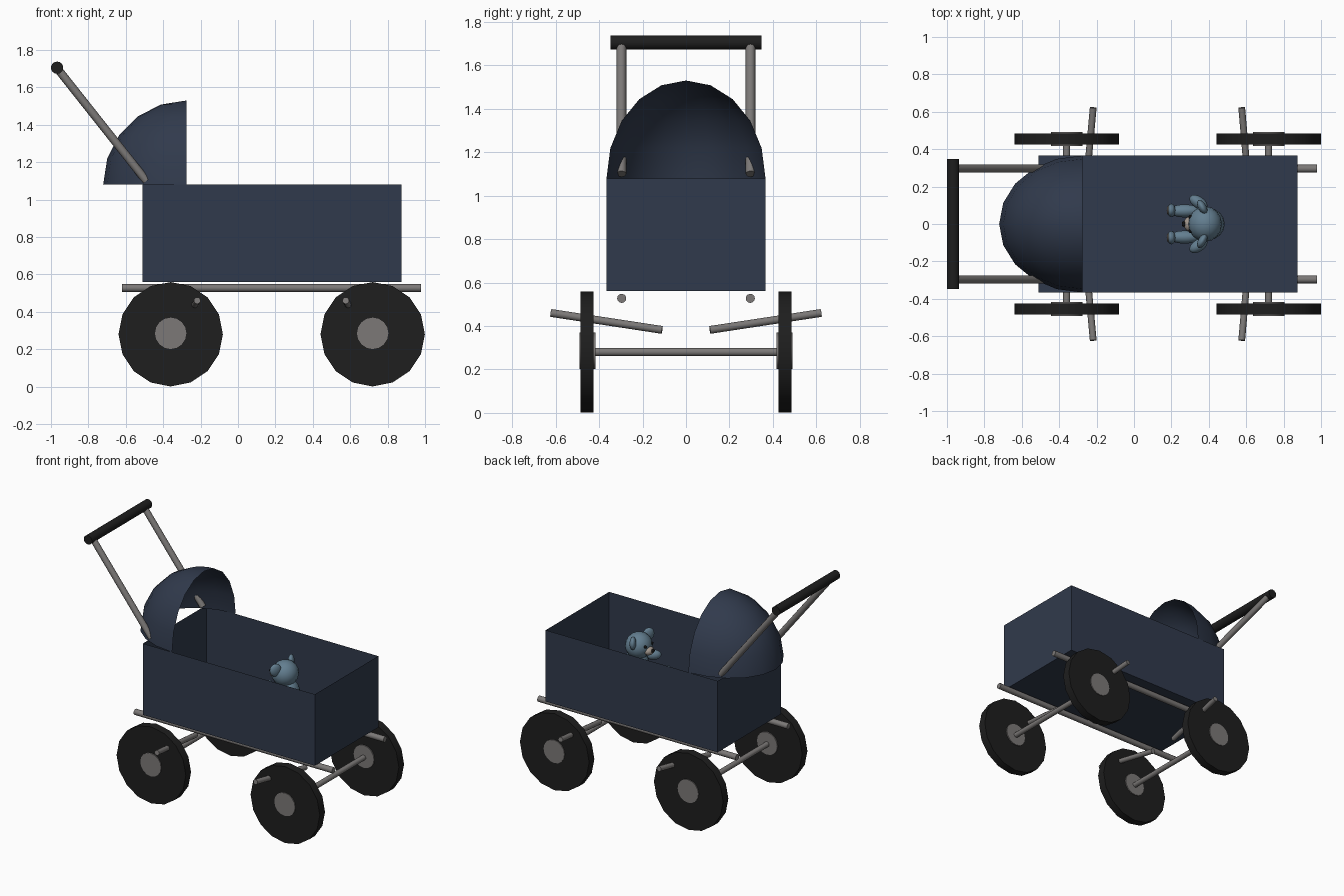
import bpy, bmesh, math
from mathutils import Vector

if "Cube" in bpy.data.objects:
    bpy.data.objects.remove(bpy.data.objects["Cube"])


def material(name, rgb):
    m = bpy.data.materials.new(name)
    m.diffuse_color = (*rgb, 1)
    m.use_nodes = True
    m.node_tree.nodes["Principled BSDF"].inputs["Base Color"].default_value = m.diffuse_color
    return m


NAVY = material("navy_fabric", (0.030, 0.042, 0.072))
RUBBER = material("black_rubber", (0.013, 0.013, 0.013))
METAL = material("grey_metal", (0.20, 0.19, 0.185))
PLUSH = material("blue_plush", (0.125, 0.21, 0.28))
PALE = material("pale_plush", (0.36, 0.31, 0.27))
BLACK = material("eye_black", (0.006, 0.006, 0.006))


def finish(bm, name, mat, smooth=None):
    me = bpy.data.meshes.new(name)
    bm.to_mesh(me)
    bm.free()
    me.materials.append(mat)
    ob = bpy.data.objects.new(name, me)
    bpy.context.collection.objects.link(ob)
    if smooth:
        bpy.ops.object.select_all(action='DESELECT')
        ob.select_set(True)
        bpy.context.view_layer.objects.active = ob
        bpy.ops.object.shade_smooth_by_angle(angle=math.radians(smooth))
    return ob


def rod(name, a, b, r, mat, sides=12, smooth=50):
    a, b = Vector(a), Vector(b)
    bm = bmesh.new()
    bmesh.ops.create_cone(bm, cap_ends=True, segments=sides, radius1=r,
                          radius2=r, depth=(b - a).length)
    ob = finish(bm, name, mat, smooth)
    ob.location = (a + b) / 2
    ob.rotation_euler = (b - a).to_track_quat('Z', 'Y').to_euler()
    return ob


def ball(name, loc, size, mat, rot=(0, 0, 0), seg=16):
    bm = bmesh.new()
    bmesh.ops.create_uvsphere(bm, u_segments=seg, v_segments=seg // 2 + 2, radius=1)
    bmesh.ops.scale(bm, vec=size, verts=bm.verts)
    ob = finish(bm, name, mat, 180)
    ob.location = loc
    ob.rotation_euler = rot
    return ob


# Open-topped carriage body
bm = bmesh.new()
bmesh.ops.create_cube(bm, size=1)
bmesh.ops.delete(bm, geom=[f for f in bm.faces if f.normal.z > 0.5], context='FACES')
bmesh.ops.scale(bm, vec=(1.386, 0.73, 0.52), verts=bm.verts)
bmesh.ops.translate(bm, vec=(0.182, 0, 0.82), verts=bm.verts)
finish(bm, "carriage_body", NAVY)

# Quarter-dome hood, open at the front and bottom
bm = bmesh.new()
bmesh.ops.create_uvsphere(bm, u_segments=20, v_segments=10, radius=1)
for axis, sign in ((Vector((1, 0, 0)), 1), (Vector((0, 0, 1)), -1)):
    bmesh.ops.bisect_plane(bm, geom=bm.verts[:] + bm.edges[:] + bm.faces[:],
                           plane_co=(0, 0, 0), plane_no=axis * sign,
                           clear_outer=True, dist=1e-4)
bmesh.ops.scale(bm, vec=(0.446, 0.366, 0.45), verts=bm.verts)
bmesh.ops.translate(bm, vec=(-0.275, 0, 1.08), verts=bm.verts)
finish(bm, "hood", NAVY, 60)

# Push handle
rod("handle_grip", (-0.967, -0.347, 1.705), (-0.967, 0.347, 1.705), 0.033, RUBBER, 14)

for side, s in (("front", -1), ("back", 1)):
    rod("handle_bar_" + side, (-0.965, s * 0.297, 1.70), (-0.49, s * 0.297, 1.10), 0.022, METAL)
    rod("chassis_rail_" + side, (-0.62, s * 0.296, 0.527), (0.978, s * 0.296, 0.527), 0.021, METAL)
    # Slanted struts, leaning outward beside each wheel
    for end, xi, xo in (("rear", -0.265, -0.218), ("fore", 0.62, 0.576)):
        rod(f"strut_{end}_{side}", (xi, s * 0.11, 0.382), (xo, s * 0.622, 0.46), 0.018, METAL)
    # Wheels with raised hubs
    for end, x in (("rear", -0.36), ("fore", 0.72)):
        rod(f"wheel_{end}_{side}", (x, s * 0.425, 0.28), (x, s * 0.485, 0.28), 0.279, RUBBER, 16, 60)
        rod(f"hub_{end}_{side}", (x, s * 0.417, 0.285), (x, s * 0.491, 0.285), 0.084, METAL, 16, 60)

# Axles
for end, x in (("rear", -0.36), ("fore", 0.72)):
    rod("axle_" + end, (x, -0.425, 0.28), (x, 0.425, 0.28), 0.019, METAL)

# Seated plush bear facing the hood
ball("bear_head", (0.38, 0, 0.965), (0.09, 0.095, 0.09), PLUSH)
ball("bear_body", (0.40, 0, 0.82), (0.085, 0.085, 0.11), PLUSH)
ball("bear_muzzle", (0.30, 0, 0.945), (0.035, 0.04, 0.03), PALE)
ball("bear_nose", (0.267, 0, 0.953), (0.012, 0.016, 0.012), BLACK, seg=8)
for side, s in (("front", -1), ("back", 1)):
    ball("bear_ear_" + side, (0.365, s * 0.09, 1.015), (0.022, 0.042, 0.045), PLUSH, (0, 0, s * 0.5))
    ball("bear_eye_" + side, (0.302, s * 0.038, 0.985), (0.011, 0.011, 0.011), BLACK, seg=8)
    ball("bear_arm_" + side, (0.345, s * 0.115, 0.86), (0.055, 0.032, 0.035), PLUSH, (0, 0, -s * 0.6))
    ball("bear_leg_" + side, (0.27, s * 0.07, 0.77), (0.085, 0.035, 0.038), PLUSH)
    ball("bear_foot_" + side, (0.20, s * 0.073, 0.785), (0.022, 0.036, 0.05), PLUSH)
    ball("bear_sole_" + side, (0.183, s * 0.073, 0.785), (0.008, 0.025, 0.037), PALE)
